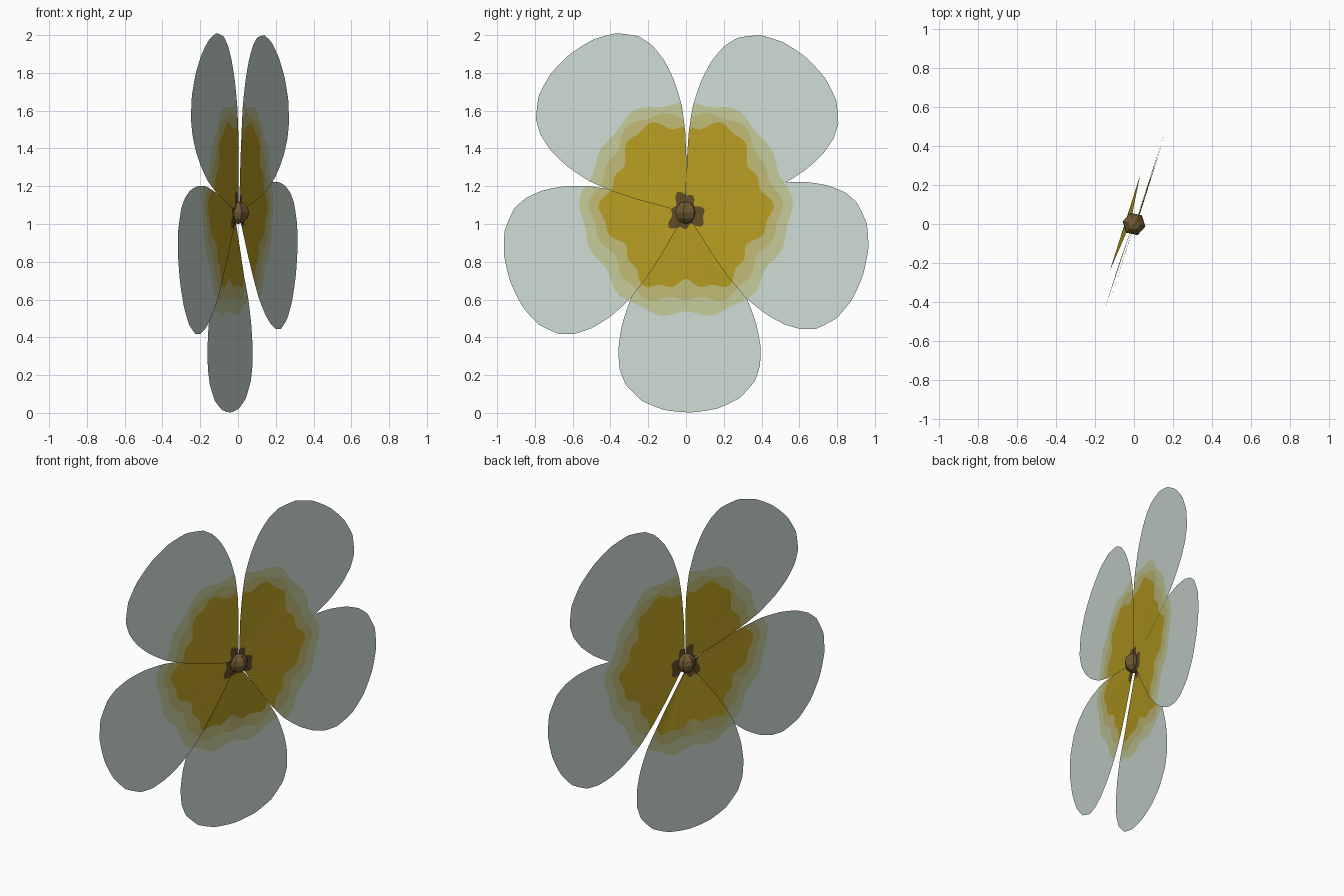
import bpy, bmesh
from math import sin, cos, radians, degrees

if "Cube" in bpy.data.objects:
    bpy.data.objects.remove(bpy.data.objects["Cube"])

CENTRE_Z = 1.06
SLOPE = radians(17.6)          # turn of the flower about z

def srgb(r, g, b):
    return tuple(((c / 255 + 0.055) / 1.055) ** 2.4 for c in (r, g, b)) + (1.0,)

def material(name, rgb):
    m = bpy.data.materials.new(name)
    m.diffuse_color = srgb(*rgb)
    m.use_nodes = True
    m.node_tree.nodes["Principled BSDF"].inputs["Base Color"].default_value = m.diffuse_color
    return m

MATS = [material("dark_brown", (98, 77, 38)),
        material("golden_yellow", (184, 158, 34)),
        material("pale_olive", (193, 187, 118)),
        material("pale_green_yellow", (196, 203, 155)),
        material("pale_grey_green", (207, 220, 212))]
BALL = material("seed_brown", (112, 90, 50))

# Petal outline: half angle (degrees) against radius
OUTLINE = [(0, 1.058), (8.2, 1.051), (15.3, 1.026), (21.8, 0.969), (25.4, 0.908),
           (28.8, 0.82), (32, 0.707), (35.2, 0.563), (37, 0.42), (38, 0.28)]

def edge_radius(a):
    a = abs(a)
    for (a0, r0), (a1, r1) in zip(OUTLINE, OUTLINE[1:]):
        if a <= a1 + 1e-6:
            return r0 + (r1 - r0) * (a - a0) / (a1 - a0)
    return OUTLINE[-1][1]

# Wavy colour boundaries round the flower centre
def bands(t):
    return [0.09 + 0.02 * cos(3 * t + 1) + 0.012 * sin(7 * t),
            0.44 + 0.04 * sin(t) + 0.035 * cos(6 * t) + 0.014 * sin(17 * t),
            0.505 + 0.03 * sin(t) + 0.025 * cos(6 * t) + 0.012 * sin(15 * t),
            0.57 + 0.02 * sin(t) + 0.015 * cos(6 * t) + 0.012 * sin(13 * t)]

def petal(name, axis, scale, offset):
    bm = bmesh.new()
    # even steps plus the outline corners, so the rim stays faceted
    angles = sorted({float(a) for a in range(-38, 39)} |
                    {s * a for a, _ in OUTLINE for s in (-1, 1)})
    columns = []
    for a in angles:
        t = radians(axis + a)
        rim = edge_radius(a) * scale
        col = []
        for r in [0.004] + [min(b, rim) for b in bands(t)] + [rim]:
            u, w = r * cos(t), r * sin(t)
            x = u * sin(SLOPE) + offset * min(1, 0.4 + 1.5 * r)
            col.append(bm.verts.new((x, u * cos(SLOPE), CENTRE_Z + w)))
        columns.append(col)
    for c0, c1 in zip(columns, columns[1:]):
        for k in range(5):
            f = bm.faces.new((c0[k], c0[k + 1], c1[k + 1], c1[k]))
            f.material_index = k
    bmesh.ops.remove_doubles(bm, verts=bm.verts, dist=1e-5)
    me = bpy.data.meshes.new(name)
    bm.to_mesh(me)
    bm.free()
    for m in MATS:
        me.materials.append(m)
    bpy.context.collection.objects.link(bpy.data.objects.new(name, me))

# Five petals, each slightly in front of or behind its neighbours
for name, axis, scale, offset in [("petal_upper_right", 51, 1.0, 0.014),
                                  ("petal_upper_left", 127.5, 1.0, 0.003),
                                  ("petal_left", 200.5, 0.985, -0.012),
                                  ("petal_bottom", 271.5, 1.0, -0.048),
                                  ("petal_right", 341.5, 0.98, 0.009)]:
    petal(name, axis, scale, offset)

# Faceted seed head in the middle
bpy.ops.mesh.primitive_uv_sphere_add(segments=6, ring_count=6, radius=0.06,
                                     location=(0, 0, CENTRE_Z),
                                     rotation=(0, 0, SLOPE))
ball = bpy.context.object
ball.name = "seed_head"
ball.data.materials.append(BALL)
